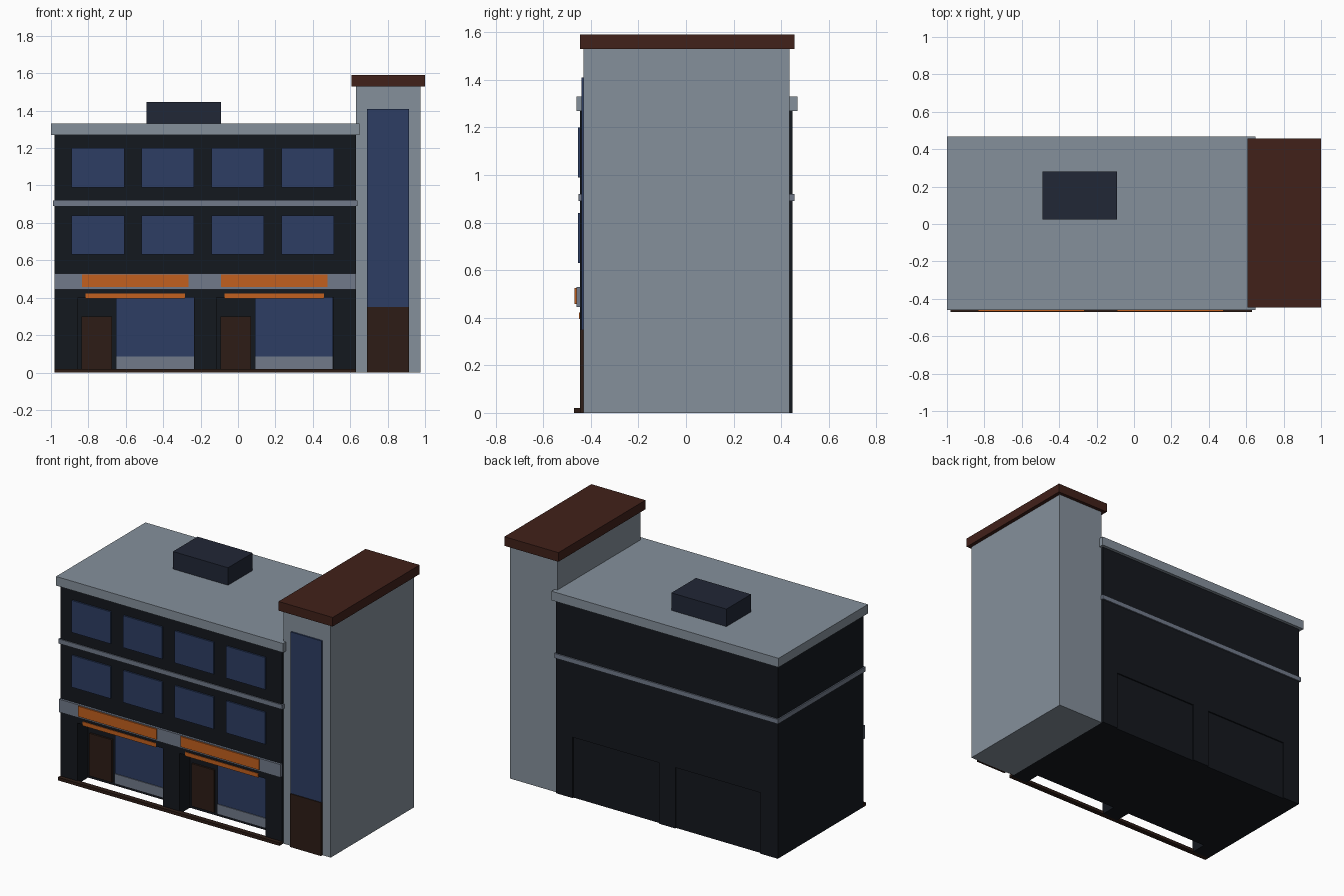
import bpy

if "Cube" in bpy.data.objects:
    bpy.data.objects.remove(bpy.data.objects["Cube"])


def material(name, rgb):
    m = bpy.data.materials.new(name)
    m.diffuse_color = (*rgb, 1)
    m.use_nodes = True
    m.node_tree.nodes["Principled BSDF"].inputs["Base Color"].default_value = m.diffuse_color
    return m


DARK = material("dark_wall", (0.007, 0.009, 0.013))
GREY = material("light_concrete", (0.235, 0.28, 0.33))
TRIM = material("trim_grey", (0.165, 0.195, 0.255))
GLASS = material("blue_glass", (0.026, 0.048, 0.127))
ORANGE = material("orange_sign", (0.54, 0.115, 0.013))
BROWN = material("brown_cap", (0.053, 0.015, 0.01))
DOOR = material("dark_timber", (0.026, 0.012, 0.008))
UNIT = material("roof_unit", (0.015, 0.02, 0.037))


def box(name, x, y, z, mat):
    """Box from (min, max) ranges on each axis."""
    bpy.ops.mesh.primitive_cube_add(size=1)
    ob = bpy.context.object
    ob.name = name
    ob.location = [(a + b) / 2 for a, b in (x, y, z)]
    ob.scale = [b - a for a, b in (x, y, z)]
    bpy.ops.object.transform_apply(location=True, rotation=False, scale=True)
    ob.data.materials.append(mat)
    return ob


LEFT, RIGHT = -0.98, 0.63
FRONT, BACK = -0.445, 0.447

# Upper storeys, standing on piers with a recessed ground floor core
box("upper_storeys", (LEFT, RIGHT), (FRONT, BACK), (0.40, 1.27), DARK)
for i, (a, b) in enumerate([(LEFT, -0.855), (-0.235, -0.115), (0.51, RIGHT)]):
    box(f"pier_{i + 1}", (a, b), (FRONT, BACK), (0, 0.40), DARK)
box("ground_floor_core", (-0.86, 0.515), (-0.335, 0.438), (0, 0.40), DARK)
box("front_step", (LEFT, RIGHT), (-0.47, -0.437), (0, 0.02), DOOR)

# Trim bands and roof slab
box("fascia_band", (LEFT, RIGHT), (-0.46, FRONT), (0.445, 0.53), TRIM)
box("floor_band", (-0.988, 0.638), (-0.452, 0.456), (0.89, 0.92), TRIM)
box("roof_slab", (-1.0, 0.65), (-0.46, 0.468), (1.27, 1.33), GREY)
box("roof_unit", (-0.49, -0.09), (0.025, 0.28), (1.33, 1.445), UNIT)

# Upper windows, two rows of four
for row, z in enumerate([0.63, 0.99]):
    for col in range(4):
        x = -0.89 + col * 0.374
        box(f"window_{row + 1}_{col + 1}", (x, x + 0.282), (-0.455, FRONT),
            (z, z + 0.21), GLASS)

# Two repeated shopfronts
for i in range(2):
    dx = i * 0.744
    box(f"shop_door_{i + 1}", (-0.838 + dx, -0.675 + dx), (-0.347, -0.335),
        (0.02, 0.30), DOOR)
    box(f"shop_window_{i + 1}", (-0.652 + dx, -0.235 + dx), (-0.345, -0.335),
        (0.085, 0.40), GLASS)
    box(f"stall_riser_{i + 1}", (-0.652 + dx, -0.235 + dx), (-0.35, -0.335),
        (0.02, 0.085), TRIM)
    box(f"sign_board_{i + 1}", (-0.835 + dx, -0.265 + dx), (-0.468, -0.46),
        (0.457, 0.525), ORANGE)
    box(f"awning_strip_{i + 1}", (-0.815 + dx, -0.283 + dx), (-0.449, -0.435),
        (0.395, 0.422), ORANGE)

# Stair tower
box("stair_tower", (RIGHT, 0.975), (-0.43, 0.435), (0, 1.53), GREY)
box("tower_cap", (0.607, 1.0), (-0.446, 0.457), (1.53, 1.59), BROWN)
box("tower_glass", (0.69, 0.915), (-0.44, -0.43), (0.35, 1.41), GLASS)
box("tower_door", (0.69, 0.915), (-0.446, -0.43), (0, 0.35), DOOR)
